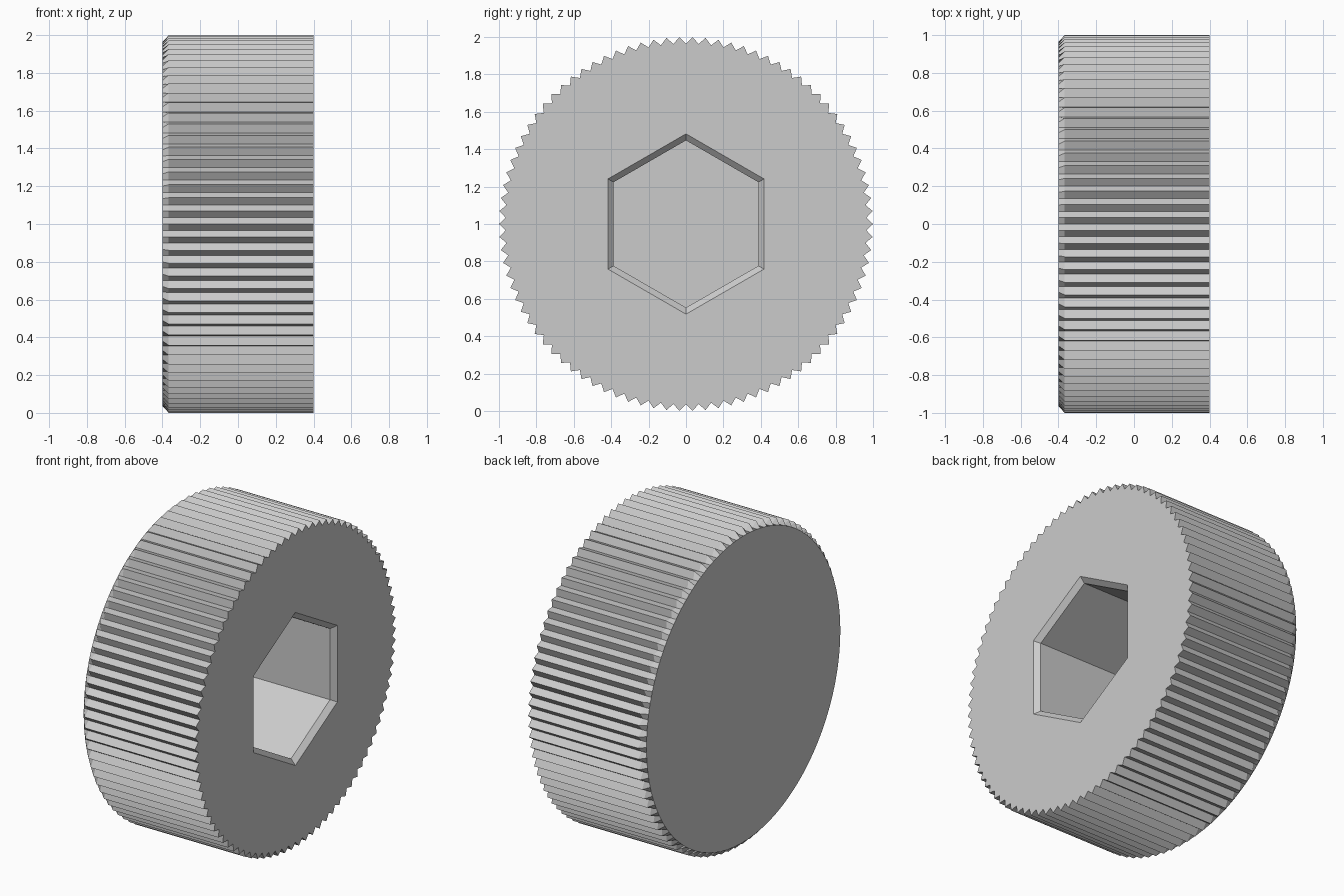
import bpy, bmesh, math

if "Cube" in bpy.data.objects:
    bpy.data.objects.remove(bpy.data.objects["Cube"])

TEETH = 90
R_TIP, R_ROOT = 1.0, 0.965

bm = bmesh.new()


def ring(x, radii, phase=0.0):
    """Closed ring of vertices around the x axis, one per radius."""
    n = len(radii)
    return [bm.verts.new((x,
                          r * math.cos(phase + 2 * math.pi * i / n),
                          1 + r * math.sin(phase + 2 * math.pi * i / n)))
            for i, r in enumerate(radii)]


def bridge(a, b):
    n = len(a)
    for i in range(n):
        j = (i + 1) % n
        bm.faces.new((a[i], a[j], b[j], b[i]))


# knurled rim with a chamfered back edge
teeth = [R_TIP, R_ROOT] * TEETH
back = ring(-0.4, [R_ROOT - 0.001] * (2 * TEETH))
shoulder = ring(-0.367, teeth)
front = ring(0.4, teeth)
bridge(back, shoulder)
bridge(shoulder, front)
bm.faces.new(back)

# hexagonal socket with a chamfered mouth
mouth = ring(0.4, [0.482] * 6, math.pi / 2)
throat = ring(0.37, [0.447] * 6, math.pi / 2)
floor = ring(-0.2, [0.447] * 6, math.pi / 2)
bridge(mouth, throat)
bridge(throat, floor)
bm.faces.new(floor)

# flat front face between rim and socket
loops = []
for loop in (front, mouth):
    for i, v in enumerate(loop):
        loops.append(bm.edges.get((v, loop[(i + 1) % len(loop)])))
bmesh.ops.triangle_fill(bm, use_beauty=True, use_dissolve=False, edges=loops)
bmesh.ops.recalc_face_normals(bm, faces=bm.faces[:])

mesh = bpy.data.meshes.new("knurled_cap")
bm.to_mesh(mesh)
bm.free()

mat = bpy.data.materials.new("light grey metal")
mat.diffuse_color = (0.6, 0.6, 0.6, 1)
mat.use_nodes = True
mat.node_tree.nodes["Principled BSDF"].inputs["Base Color"].default_value = mat.diffuse_color
mesh.materials.append(mat)
obj = bpy.data.objects.new("knurled_cap", mesh)
bpy.context.collection.objects.link(obj)
